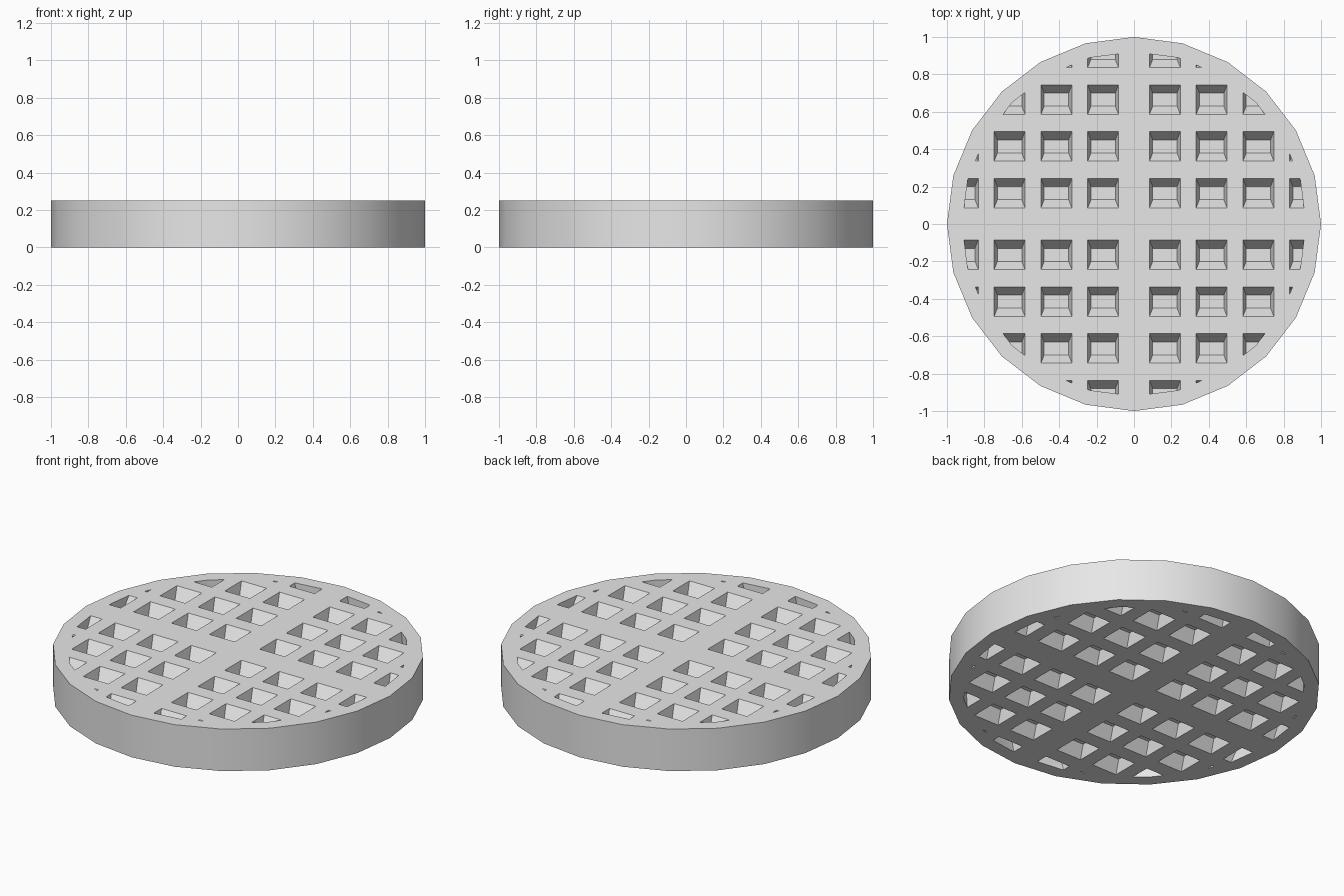
import bpy, bmesh, math

old = bpy.data.objects.get("Cube")
if old:
    bpy.data.objects.remove(old, do_unlink=True)

THICK, SIDES = 0.25, 24
RIM_RADIUS = 0.92          # pockets stop here
POCKET, PITCH, FIRST = 0.17, 0.25, 0.165
DEPTH = 0.07
TAPER_X, TAPER_Y = 0.02, 0.05

grey = bpy.data.materials.new("plain grey")
grey.use_nodes = True
grey.diffuse_color = (0.8, 0.8, 0.8, 1)
grey.node_tree.nodes["Principled BSDF"].inputs["Base Color"].default_value = (0.8, 0.8, 0.8, 1)


def make_object(name, bm):
    bmesh.ops.recalc_face_normals(bm, faces=bm.faces)
    mesh = bpy.data.meshes.new(name)
    bm.to_mesh(mesh)
    bm.free()
    mesh.materials.append(grey)
    obj = bpy.data.objects.new(name, mesh)
    bpy.context.collection.objects.link(obj)
    return obj


def disc(name, radius, height):
    bm = bmesh.new()
    bmesh.ops.create_cone(bm, cap_ends=True, segments=SIDES,
                          radius1=radius, radius2=radius, depth=height)
    bmesh.ops.translate(bm, verts=bm.verts, vec=(0, 0, THICK / 2))
    return make_object(name, bm)


def add_pocket(bm, cx, cy, top):
    """Tapered block that sinks DEPTH into the top or bottom face."""
    surface, inward = (THICK, -1) if top else (0, 1)
    outer, inner = surface - inward * 0.01, surface + inward * DEPTH
    for v in bmesh.ops.create_cube(bm, size=1)["verts"]:
        is_floor = v.co.z * inward > 0
        tx, ty = (TAPER_X, TAPER_Y) if is_floor else (0, 0)
        v.co = (cx + v.co.x * (POCKET - 2 * tx),
                cy + v.co.y * (POCKET - 2 * ty),
                inner if is_floor else outer)


def boolean(target, cutter, operation):
    mod = target.modifiers.new("cut", "BOOLEAN")
    mod.operation = operation
    mod.solver = "EXACT"
    mod.object = cutter
    bpy.context.view_layer.objects.active = target
    bpy.ops.object.modifier_apply(modifier=mod.name)
    bpy.data.objects.remove(cutter, do_unlink=True)


# Round body
body = disc("waffle_body", 1.0, THICK)

# Grid of pockets on both faces, with a wider rib through the middle
half = [FIRST + PITCH * i for i in range(4)]
centres = [-c for c in reversed(half)] + half
bm = bmesh.new()
for cx in centres:
    for cy in centres:
        nearest = math.hypot(abs(cx) - POCKET / 2, abs(cy) - POCKET / 2)
        if nearest < RIM_RADIUS - 0.02:
            for top in (True, False):
                add_pocket(bm, cx, cy, top)
pockets = make_object("pocket_cutters", bm)

# Trim the pockets to the rim, then sink them into the body
boolean(pockets, disc("rim_cutter", RIM_RADIUS, THICK + 0.2), "INTERSECT")
boolean(body, pockets, "DIFFERENCE")

bpy.ops.object.select_all(action="DESELECT")
body.select_set(True)
bpy.context.view_layer.objects.active = body
bpy.ops.object.shade_smooth_by_angle(angle=math.radians(35))
